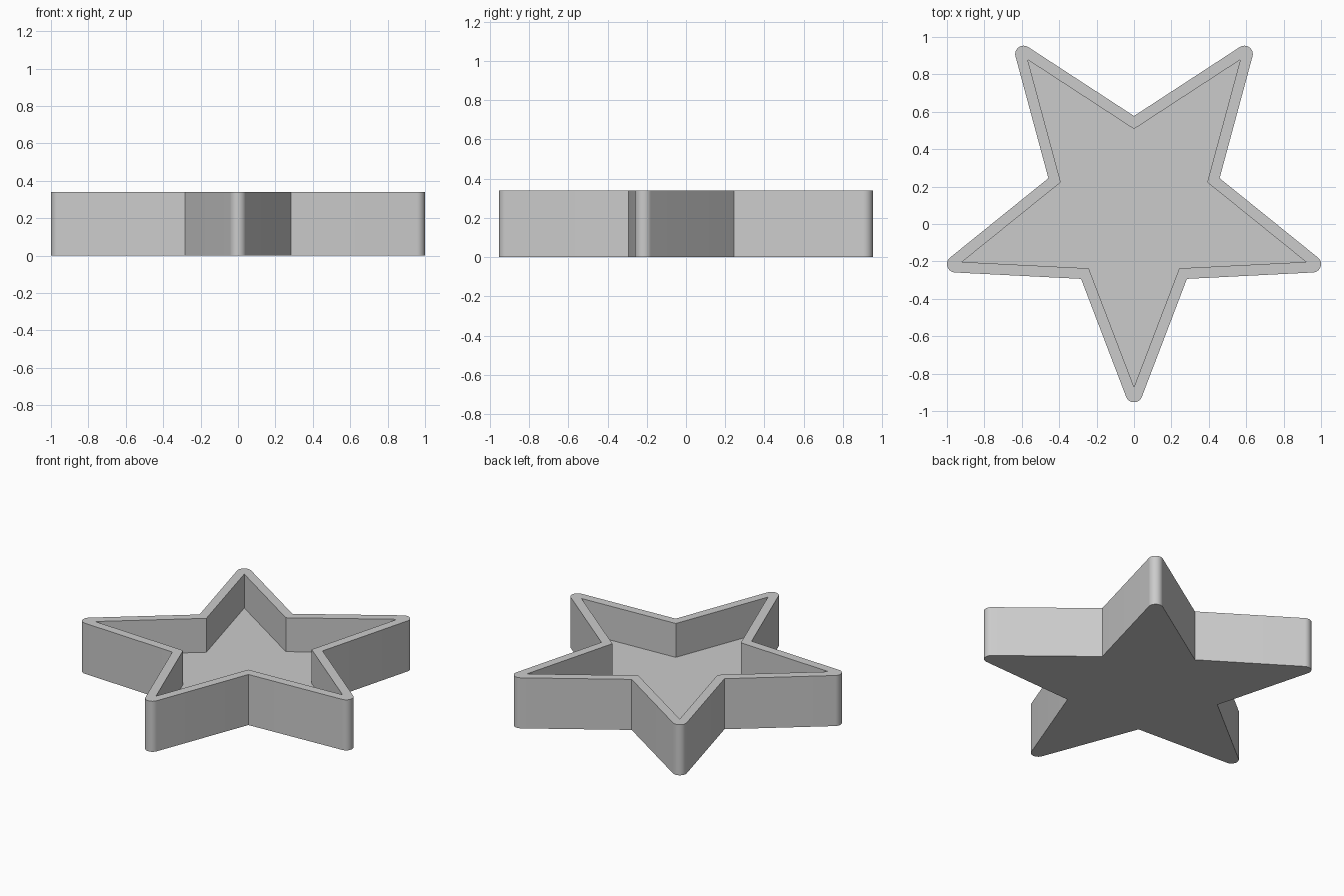
import bpy, bmesh
from math import sin, cos, radians, pi
from mathutils import Vector

cube = bpy.data.objects.get("Cube")
if cube:
    bpy.data.objects.remove(cube)

HEIGHT, FLOOR = 0.34, 0.112
CENTRE_Y = 0.096
HALF_ANGLE = radians(20.9)          # half the angle of each star point
VALLEY_RATIO = sin(HALF_ANGLE) / sin(HALF_ANGLE + pi / 5)
TIP, ROUND = 1.004, 0.045           # centre distance and radius of rounded points
INNER_TIP = 0.967
ARC_STEPS = 16


def polar(radius, angle):
    return Vector((radius * cos(angle), radius * sin(angle) + CENTRE_Y, 0))


def star_outline(tip, rounding):
    """Counter-clockwise star with one point towards the front."""
    points = []
    valley = (tip + rounding / sin(HALF_ANGLE)) * VALLEY_RATIO
    spread = pi / 2 - HALF_ANGLE
    for i in range(5):
        angle = -pi / 2 + i * 2 * pi / 5
        centre = polar(tip, angle)
        if rounding:
            for k in range(ARC_STEPS + 1):
                a = angle - spread + 2 * spread * k / ARC_STEPS
                points.append(centre + rounding * Vector((cos(a), sin(a), 0)))
        else:
            points.append(centre)
        points.append(polar(valley, angle + pi / 5))
    return points


def ring(bm, outline, z):
    verts = [bm.verts.new((p.x, p.y, z)) for p in outline]
    edges = [bm.edges.new((v, verts[(i + 1) % len(verts)])) for i, v in enumerate(verts)]
    return verts, edges


def wall(bm, low, high):
    n = len(low)
    for i in range(n):
        j = (i + 1) % n
        bm.faces.new((low[i], low[j], high[j], high[i]))


bm = bmesh.new()
outer = star_outline(TIP, ROUND)
inner = star_outline(INNER_TIP, 0)

# Outer wall and underside
base, _ = ring(bm, outer, 0)
rim_outer, rim_outer_edges = ring(bm, outer, HEIGHT)
wall(bm, base, rim_outer)
bm.faces.new(base[::-1])

# Recess wall and floor
floor, _ = ring(bm, inner, FLOOR)
rim_inner, rim_inner_edges = ring(bm, inner, HEIGHT)
wall(bm, rim_inner, floor)
bm.faces.new(floor)

# Flat rim: one strip per half point, from tip to valley
per_point = ARC_STEPS + 2
half = ARC_STEPS // 2
count = len(outer)
for i in range(5):
    start = i * per_point
    tip, valley = rim_inner[2 * i], rim_inner[2 * i + 1]
    before = rim_inner[2 * i - 1]
    left = [rim_outer[(start + k) % count] for k in range(-1, half + 1)]
    right = [rim_outer[start + k] for k in range(half, per_point)]
    bm.faces.new(left + [tip, before])
    bm.faces.new(right + [valley, tip])

bmesh.ops.recalc_face_normals(bm, faces=bm.faces)
mesh = bpy.data.meshes.new("star_tray")
bm.to_mesh(mesh)
bm.free()
tray = bpy.data.objects.new("star_tray", mesh)
bpy.context.collection.objects.link(tray)

# Plain grey material
grey = bpy.data.materials.new("light_grey")
grey.use_nodes = True
colour = (0.6, 0.6, 0.6, 1)
grey.diffuse_color = colour
grey.node_tree.nodes["Principled BSDF"].inputs["Base Color"].default_value = colour
mesh.materials.append(grey)

# Smooth the rounded points, keep the other edges sharp
bpy.ops.object.select_all(action="DESELECT")
tray.select_set(True)
bpy.context.view_layer.objects.active = tray
bpy.ops.object.shade_smooth_by_angle(angle=radians(30))
